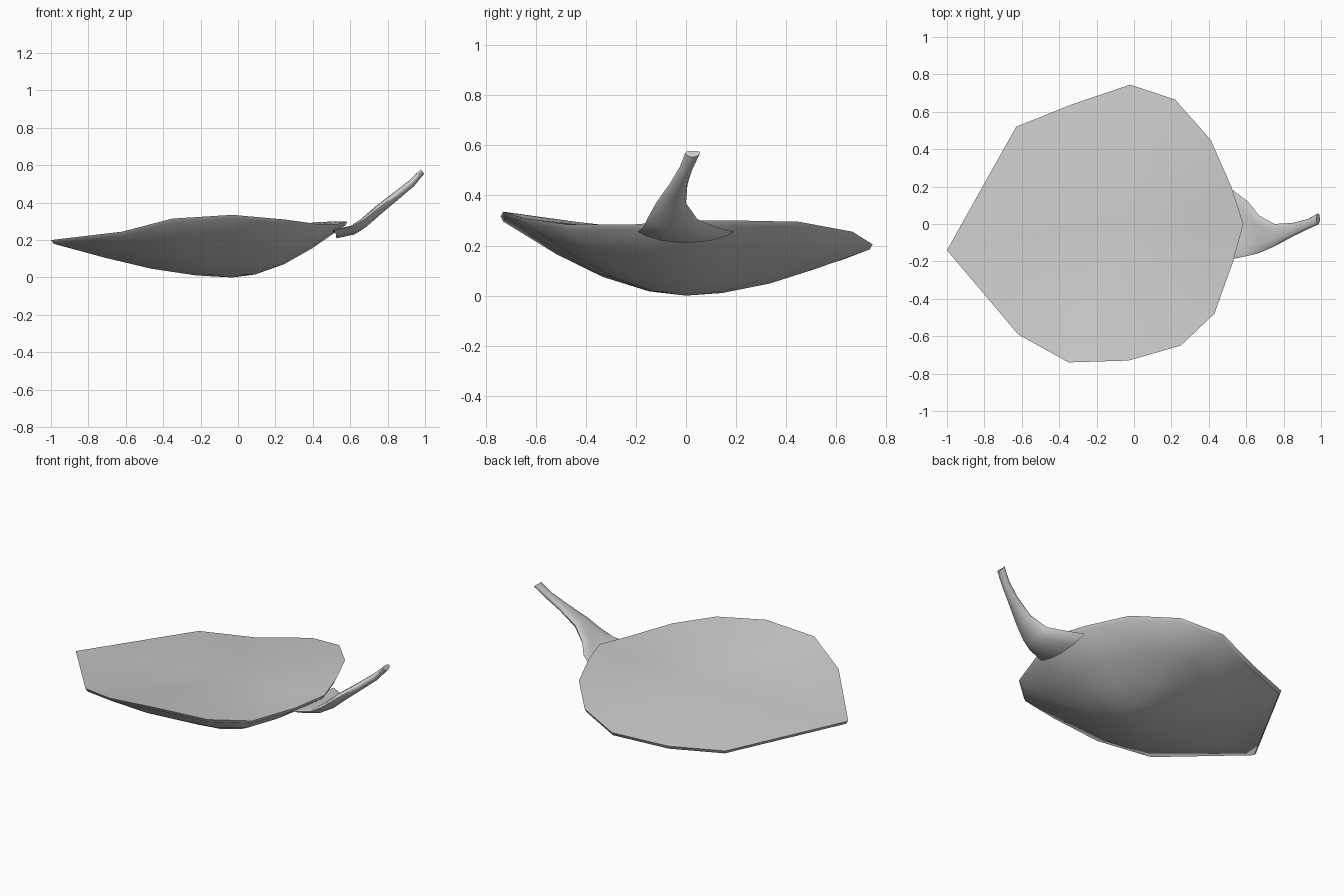
import bpy, bmesh, math
from mathutils import Vector

if "Cube" in bpy.data.objects:
    bpy.data.objects.remove(bpy.data.objects["Cube"])


def make_object(name, bm, angle):
    bmesh.ops.recalc_face_normals(bm, faces=bm.faces)
    mesh = bpy.data.meshes.new(name)
    bm.to_mesh(mesh)
    bm.free()
    ob = bpy.data.objects.new(name, mesh)
    bpy.context.collection.objects.link(ob)
    bpy.ops.object.select_all(action='DESELECT')
    ob.select_set(True)
    bpy.context.view_layer.objects.active = ob
    bpy.ops.object.shade_smooth_by_angle(angle=math.radians(angle))
    return ob


def bridge(bm, a, b):
    n = len(a)
    for i in range(n):
        j = (i + 1) % n
        bm.faces.new((a[i], a[j], b[j], b[i]))


def fan(bm, ring, centre):
    c = bm.verts.new(centre)
    for i in range(len(ring)):
        bm.faces.new((ring[i], ring[(i + 1) % len(ring)], c))


# Body: irregular rim, gently dipped top, rounded underside
rim = [(-1, -.14, .20), (-.62, -.59, .245), (-.35, -.74, .315),
       (-.03, -.73, .335), (.25, -.65, .31), (.43, -.48, .285),
       (.53, -.2, .285), (.585, 0, .30), (.52, .2, .30), (.41, .45, .295),
       (.22, .665, .255), (-.02, .745, .205), (-.33, .64, .165),
       (-.63, .52, .17)]
CX, CY, TOP = -.03, 0, .245
bm = bmesh.new()


def ring_at(t, height):
    return [bm.verts.new((CX + (x - CX) * t, CY + (y - CY) * t, height(z)))
            for x, y, z in rim]


top = ring_at(1, lambda z: z)
inner = ring_at(.6, lambda z: TOP + (z - TOP) * .55)
bridge(bm, top, inner)
fan(bm, inner, (CX, CY, TOP))
previous = top
for t in (.985, .7, .45, .2):
    drop = .02 if t > .9 else 0
    power = 0 if t > .9 else 1.8
    ring = ring_at(t, lambda z: z * t ** power - drop)
    bridge(bm, previous, ring)
    previous = ring
fan(bm, previous, (CX, CY, 0))
make_object("body", bm, 40)

# Stem: flared curved base narrowing to a cut tip
sections = [(.515, 0, .225, .19, .02), (.61, -.025, .25, .145, .024),
            (.67, -.055, .29, .10, .025), (.75, -.06, .36, .06, .025),
            (.85, -.03, .44, .036, .022), (.93, 0, .505, .027, .02),
            (.985, .027, .565, .03, .015)]
bm = bmesh.new()
rings = []
for x, y, z, half, thick in sections:
    ring = []
    for k in range(12):
        a = math.tau * k / 12
        c, s = math.cos(a), math.sin(a)
        curl = .03 * c * c * half / .19
        ring.append(bm.verts.new(Vector((x - .6 * thick * s, y + half * c,
                                         z + .8 * thick * s + curl))))
    if rings:
        bridge(bm, rings[-1], ring)
    rings.append(ring)
bm.faces.new(rings[0])
bm.faces.new(rings[-1])
make_object("stem", bm, 45)
